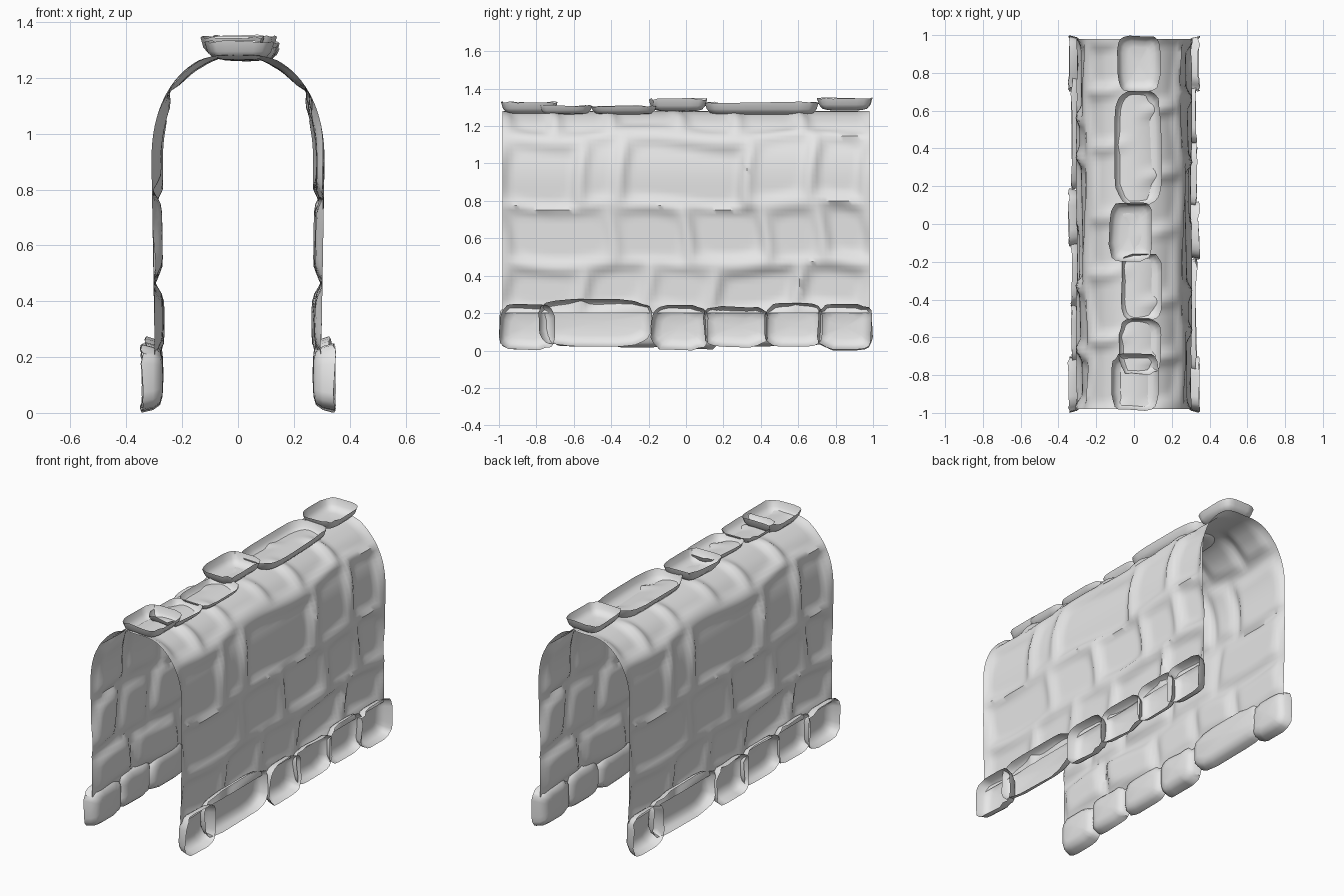
import bpy, bmesh, math, random
from mathutils import Vector

random.seed(4)
cube = bpy.data.objects.get("Cube")
if cube:
    bpy.data.objects.remove(cube)

grey = bpy.data.materials.new("pale grey stone")
grey.use_nodes = True
grey.diffuse_color = (0.8, 0.8, 0.8, 1)
grey.node_tree.nodes["Principled BSDF"].inputs["Base Color"].default_value = (0.8, 0.8, 0.8, 1)


def finish(bm, name, angle, flip=False):
    bmesh.ops.recalc_face_normals(bm, faces=bm.faces)
    mesh = bpy.data.meshes.new(name)
    bm.to_mesh(mesh)
    bm.free()
    obj = bpy.data.objects.new(name, mesh)
    bpy.context.collection.objects.link(obj)
    mesh.materials.append(grey)
    if flip:
        mesh.flip_normals()
    bpy.ops.object.select_all(action="DESELECT")
    obj.select_set(True)
    bpy.context.view_layer.objects.active = obj
    bpy.ops.object.shade_smooth_by_angle(angle=math.radians(angle))
    return obj


# Vault sheet: straight walls below a rounded arch
STRAIGHT, TOTAL, HALF = 0.70, 1.25, 0.98


def profile(s):
    if s < STRAIGHT:
        return Vector((0.298 + 0.012 * s / STRAIGHT, 0, 0.2 + s))
    t = (s - STRAIGHT) / (TOTAL - STRAIGHT) * math.pi / 2
    x = 0.31 * max(math.cos(t), 0) ** 0.9
    return Vector((x, 0, 0.9 + 0.395 * math.sin(t) ** 0.9))


# Courses of stones: lower bound, upper bound, vertical joints
courses = [
    (0.0, 0.26, [-0.98, -0.55, -0.2, 0.15, 0.6, 0.98]),
    (0.26, 0.58, [-0.98, -0.4, 0.0, 0.42, 0.72, 0.98]),
    (0.58, 0.93, [-0.98, -0.55, -0.34, 0.34, 0.68, 0.98]),
    (0.93, 1.5, [-0.98, -0.72, -0.42, -0.05, 0.25, 0.6, 0.98]),
]
stones = []
for low, high, joints in courses:
    for a, b in zip(joints, joints[1:]):
        shift = random.uniform(-0.03, 0.03) if low else 0
        stones.append((a, b, low + shift, high + shift,
                       random.uniform(0.018, 0.036), random.uniform(-0.03, 0.03)))


def bulge(y, s):
    """How far the stone at this spot swells into the passage."""
    wy = y + 0.02 * math.sin(9 * s + 2)
    ws = s + 0.02 * math.sin(7 * y)
    depth = 0
    for a, b, low, high, amount, tilt in stones:
        dy, ds = min(wy - a, b - wy), min(ws - low, high - ws)
        if dy > 0 and ds > 0:
            edge = min(dy * ds / math.hypot(dy, ds) / 0.06, 1)
            lean = tilt * (wy - (a + b) / 2)
            depth = max(depth, (amount + lean) * edge * edge * (3 - 2 * edge))
    fade = min(max((TOTAL - s) / 0.15, 0), 1)
    return depth * fade + 0.015 * (1 - fade)


bm = bmesh.new()
across, along = 50, 84
grid = []
for i in range(-across, across + 1):
    side = 1 if i >= 0 else -1
    s = TOTAL * (1 - abs(i) / across)
    tangent = profile(min(s + 0.01, TOTAL)) - profile(max(s - 0.01, 0))
    inward = Vector((-tangent.z, 0, tangent.x)).normalized()
    if i == 0:
        inward = Vector((0, 0, -1))
    row = []
    for j in range(along + 1):
        y = HALF * (2 * j / along - 1)
        p = profile(s) + inward * bulge(side * y, s)
        row.append(bm.verts.new((side * p.x, y, p.z)))
    grid.append(row)
for r0, r1 in zip(grid, grid[1:]):
    for j in range(along):
        bm.faces.new((r0[j], r0[j + 1], r1[j + 1], r1[j]))
finish(bm, "vault_wall", 45, flip=True)


# Hollow trim stones: shallow dishes that swell into the passage
def dish(name, a0, a1, b0, b1, depth, place):
    bm = bmesh.new()
    count = 20
    wobble = [random.uniform(-0.01, 0.01) for _ in range(count)]
    rings = []
    for inset, d in ((0, 0), (0.01, 0.55), (0.028, 0.88), (0.06, 1)):
        ring = []
        for k in range(count):
            t = 2 * math.pi * (k + 0.5) / count
            c, s = math.cos(t), math.sin(t)
            u = math.copysign(abs(c) ** 0.45, c)
            v = math.copysign(abs(s) ** 0.45, s)
            shrink = inset - min(wobble[k], 0)
            a = (a0 + a1) / 2 + u * ((a1 - a0) / 2 - shrink)
            b = (b0 + b1) / 2 + v * ((b1 - b0) / 2 - shrink)
            rim = wobble[k] * 0.6 if d == 0 else 0
            ring.append(bm.verts.new(place(a, b, d * depth + rim)))
        rings.append(ring)
    for r0, r1 in zip(rings, rings[1:]):
        for k in range(count):
            n = (k + 1) % count
            bm.faces.new((r0[k], r0[n], r1[n], r1[k]))
    centre = bm.verts.new(place((a0 + a1) / 2, (b0 + b1) / 2, depth + 0.003))
    for k in range(count):
        bm.faces.new((rings[-1][k], rings[-1][(k + 1) % count], centre))
    finish(bm, name, 50)


# Base stones: y start, y end, bottom, top, rim x; the right row is the left turned half round
base = [
    (-1.0, -0.70, 0.0, 0.25, 0.345), (-0.79, -0.18, 0.02, 0.275, 0.33),
    (-0.19, 0.12, 0.0, 0.245, 0.345), (0.09, 0.44, 0.015, 0.24, 0.33),
    (0.42, 0.73, 0.02, 0.255, 0.33), (0.70, 1.0, 0.005, 0.25, 0.345),
]
for turn, label in ((1, "left"), (-1, "right")):
    for n, (a0, a1, b0, b1, rim) in enumerate(base):
        dish(f"{label}_base_stone_{n + 1}", a0, a1, b0, b1, rim - 0.27,
             lambda a, b, d: (turn * (rim - d), turn * a, b))

# Ridge stones: y start, y end, x start, x end, rim height
ridge = [
    (0.70, 1.0, -0.09, 0.14, 1.35), (0.10, 0.71, -0.105, 0.15, 1.325),
    (-0.20, 0.12, -0.135, 0.10, 1.345), (-0.51, -0.15, -0.07, 0.15, 1.308),
    (-0.80, -0.50, -0.08, 0.145, 1.31), (-0.99, -0.68, -0.12, 0.13, 1.33),
]
for n, (a0, a1, b0, b1, rim) in enumerate(ridge):
    dish(f"ridge_stone_{n + 1}", a0, a1, b0, b1, min(rim - 1.262, 0.065),
         lambda a, b, d: (b, a, rim - d))
